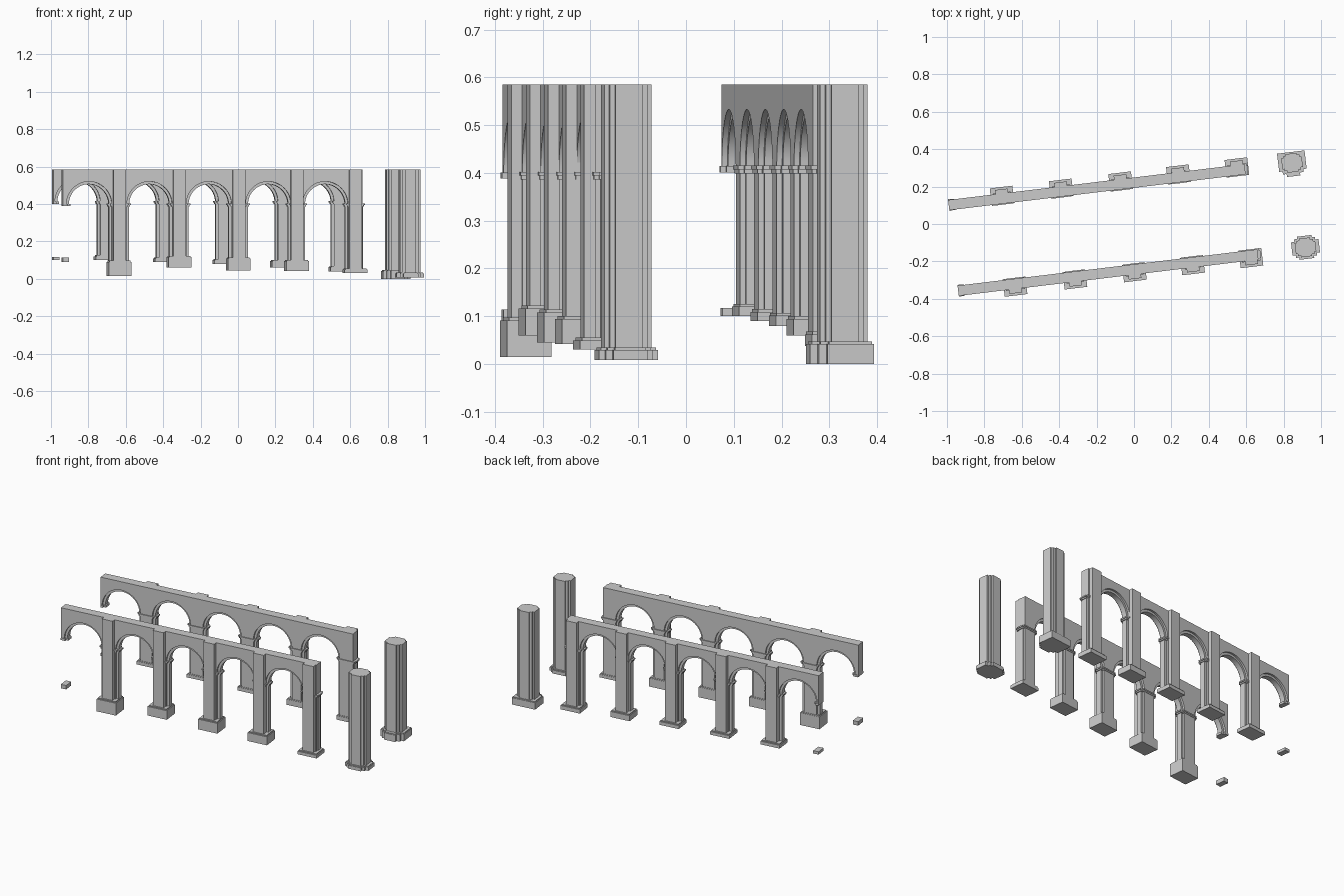
import bpy, bmesh, math
from mathutils import Matrix

if "Cube" in bpy.data.objects:
    bpy.data.objects.remove(bpy.data.objects["Cube"])

TILT = math.radians(6.9)
TOP, THICK = 0.585, 0.055
R_OUT, R_IN = 0.122, 0.108
SEG = 24


def finish(bm, name, mat, smooth=False):
    bmesh.ops.recalc_face_normals(bm, faces=bm.faces[:])
    me = bpy.data.meshes.new(name)
    bm.to_mesh(me)
    bm.free()
    ob = bpy.data.objects.new(name, me)
    bpy.context.collection.objects.link(ob)
    ob.matrix_world = mat
    if smooth:
        bpy.ops.object.select_all(action='DESELECT')
        ob.select_set(True)
        bpy.context.view_layer.objects.active = ob
        bpy.ops.object.shade_smooth_by_angle(angle=math.radians(30))
    return ob


def add_box(bm, x0, x1, y0, y1, z0, z1):
    y0, y1 = min(y0, y1), max(y0, y1)
    m = Matrix.Translation(((x0 + x1) / 2, (y0 + y1) / 2, (z0 + z1) / 2)) @ \
        Matrix.Diagonal((x1 - x0, y1 - y0, z1 - z0, 1))
    bmesh.ops.create_cube(bm, size=1, matrix=m)


def add_prism(bm, pts, y0, y1):
    """Extrude an x-z outline between two depths."""
    a = [bm.verts.new((x, y0, z)) for x, z in pts]
    face = bm.faces.new(a)
    ext = bmesh.ops.extrude_face_region(bm, geom=[face])['geom']
    for v in ext:
        if isinstance(v, bmesh.types.BMVert):
            v.co.y = y1


def arc(cx, cz, r):
    """Half circle from left springing to right springing."""
    return [(cx - r * math.cos(math.pi * i / SEG), cz + r * math.sin(math.pi * i / SEG))
            for i in range(SEG + 1)]


def arcade(label, y, out, x0, x1, spring, arches, bases, stub):
    mat = Matrix.Translation((0, y, 0)) @ Matrix.Rotation(TILT, 4, 'Z')
    h = THICK / 2

    # wall with arched openings
    bm = bmesh.new()
    pts = [(x0, spring)]
    for c in arches:
        pts += arc(c, spring, R_OUT)
    pts += [(x1, spring), (x1, TOP), (x0, TOP)]
    add_prism(bm, pts, -h, h)
    finish(bm, label + "_wall", mat, True)

    # recessed inner arch order
    bm = bmesh.new()
    for c in arches:
        ring = arc(c, spring, R_OUT + 0.002) + arc(c, spring, R_IN)[::-1]
        add_prism(bm, ring, -0.016, 0.016)
    finish(bm, label + "_inner_arches", mat, True)

    piers = [(a + b) / 2 for a, b in zip(arches, arches[1:])]
    piers.append((arches[-1] + R_OUT + x1) / 2)
    shafts, imposts, plinths = bmesh.new(), bmesh.new(), bmesh.new()
    for i, (c, (zb, zt)) in enumerate(zip(piers, bases)):
        left = arches[i] + R_OUT
        right = arches[i + 1] - R_OUT if i + 1 < len(arches) else x1
        reveal = R_OUT - R_IN
        rr = right + reveal if i + 1 < len(arches) else x1 + 0.005
        # stepped pier and outer pilaster
        add_box(shafts, left, right, -h, h, zt, spring)
        add_box(shafts, left - reveal, rr, -0.016, 0.016, zt, spring)
        add_box(shafts, c - 0.034, c + 0.034, out * 0.02, out * 0.05, zt, TOP)
        # impost moulding in two steps
        for z0, z1, g in ((-0.004, 0.004, 0.01), (-0.012, -0.004, 0.005)):
            add_box(imposts, left - g, right + g, -h - g / 2, h + g / 2, spring + z0, spring + z1)
            add_box(imposts, left - reveal - g, rr + g, -0.02, 0.02, spring + z0, spring + z1)
        # block base with a set-back top course
        add_box(plinths, c - 0.061, c + 0.061, -out * 0.032, out * 0.062, zb, zt - 0.006)
        add_box(plinths, c - 0.056, c + 0.056, -out * 0.03, out * 0.057, zt - 0.006, zt)
    # remains of the broken left-hand pier
    end = arches[0] - R_OUT
    add_box(imposts, x0, end + 0.022, -0.02, 0.02, spring - 0.01, spring + 0.003)
    add_box(imposts, x0, end + 0.008, -h - 0.004, h + 0.004, spring - 0.01, spring + 0.003)
    add_box(plinths, x0, x0 + 0.034, -h - 0.002, h + 0.002, *stub)
    finish(shafts, label + "_piers", mat)
    finish(imposts, label + "_imposts", mat)
    finish(plinths, label + "_bases", mat)


def compound_column(label, x, y, zb, zt, base_boxes):
    mat = Matrix.Translation((x, y, 0)) @ Matrix.Rotation(TILT, 4, 'Z')
    # shaft of overlapping blocks giving a stepped outline
    bm = bmesh.new()
    for w, d in ((0.11, 0.058), (0.06, 0.1), (0.088, 0.08)):
        add_box(bm, -w / 2, w / 2, -d / 2, d / 2, zt, TOP)
    finish(bm, label + "_shaft", mat)
    # base following the same outline
    bm = bmesh.new()
    for x0, x1, y0, y1 in base_boxes:
        add_box(bm, x0, x1, y0, y1, zb, zt - 0.005)
        add_box(bm, x0 + 0.004, x1 - 0.004, y0 + 0.004, y1 - 0.004, zt - 0.005, zt)
    finish(bm, label + "_base", mat)


arcade("front_arcade", -0.243, -1, -0.947, 0.667, 0.398,
       [-0.805, -0.48, -0.16, 0.16, 0.467],
       [(0.015, 0.097), (0.06, 0.122), (0.045, 0.114), (0.042, 0.10), (0.03, 0.055)],
       (0.09, 0.114))
arcade("back_arcade", 0.221, 1, -0.998, 0.598, 0.411,
       [-0.867, -0.55, -0.23, 0.09, 0.392],
       [(0.10, 0.126), (0.09, 0.115), (0.08, 0.107), (0.06, 0.10), (0.038, 0.068)],
       (0.10, 0.117))

compound_column("front_column", 0.917, -0.125, 0.008, 0.034,
                [(-0.074, 0.074, -0.036, 0.036), (-0.04, 0.04, -0.062, 0.062),
                 (-0.056, 0.056, -0.05, 0.05)])
compound_column("back_column", 0.845, 0.327, 0.0, 0.047,
                [(-0.074, 0.074, -0.04, 0.058), (-0.036, 0.036, -0.072, 0.058),
                 (-0.056, 0.056, -0.056, 0.05)])
